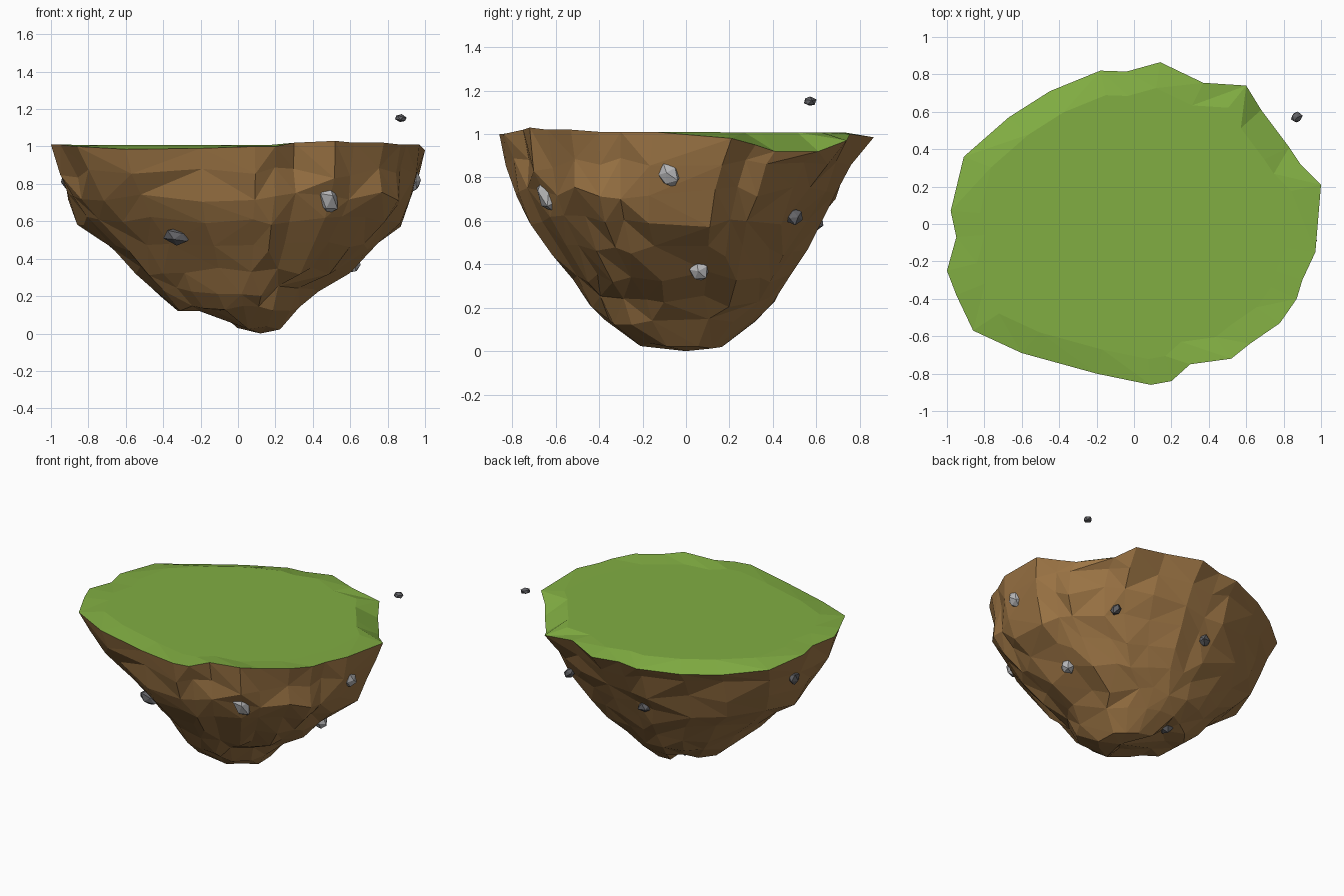
import bpy, bmesh, random
from math import hypot
from mathutils import Vector, Euler

if "Cube" in bpy.data.objects:
    bpy.data.objects.remove(bpy.data.objects["Cube"])

random.seed(11)


def material(name, rgb):
    m = bpy.data.materials.new(name)
    m.diffuse_color = (*rgb, 1)
    m.use_nodes = True
    m.node_tree.nodes["Principled BSDF"].inputs["Base Color"].default_value = m.diffuse_color
    return m


def make_object(name, bm, mat):
    bmesh.ops.recalc_face_normals(bm, faces=bm.faces)
    me = bpy.data.meshes.new(name)
    bm.to_mesh(me)
    bm.free()
    me.materials.append(mat)
    ob = bpy.data.objects.new(name, me)
    bpy.context.collection.objects.link(ob)
    return ob


def bridge(bm, a, b):
    # triangle band between two loops, diagonals picked at random
    n = len(a)
    for i in range(n):
        j = (i + 1) % n
        if random.random() < 0.5:
            bm.faces.new((a[i], a[j], b[j]))
            bm.faces.new((a[i], b[j], b[i]))
        else:
            bm.faces.new((a[i], a[j], b[i]))
            bm.faces.new((a[j], b[j], b[i]))


def refit(values, lo, hi):
    # stretch a list of coordinates to the given range
    a, b = min(values), max(values)
    return [lo + (v - a) / (b - a) * (hi - lo) for v in values]


soil = material("soil", (0.34, 0.18, 0.06))
turf = material("turf", (0.22, 0.42, 0.055))
light_grey = material("light_stone", (0.48, 0.48, 0.49))
dark_grey = material("dark_stone", (0.12, 0.12, 0.13))

# Rim outline seen from above, counter-clockwise from the right
RIM = [(1, .21), (.89, .32), (.83, .41), (.68, .61), (.6, .74), (.37, .755), (.14, .865),
       (-.04, .815), (-.18, .82), (-.45, .71), (-.67, .57), (-.91, .36), (-.98, .07),
       (-.95, -.07), (-1, -.25), (-.95, -.38), (-.86, -.57), (-.6, -.69), (-.2, -.8),
       (.09, -.86), (.2, -.84), (.3, -.75), (.52, -.72), (.62, -.64), (.78, -.53),
       (.87, -.4), (.9, -.3), (.97, -.15)]
RIM_Z = [.98, .95, .92, .92, .97, 1, .985, .98, .97, .96, .96, .98, 1,
         1, 1.01, 1.01, 1, .985, .99, 1, 1.0, 1.02, 1.03, 1.02, 1.02,
         1.01, 1.01, 1.01]

# Soil body: outline refitted to each level (z, x range, y range), rounder further down
LEVELS = [(.86, -.95, .97, -.83, .76), (.73, -.91, .93, -.78, .69),
          (.60, -.86, .87, -.73, .63), (.46, -.71, .75, -.62, .56),
          (.34, -.57, .60, -.52, .49), (.23, -.46, .43, -.45, .41),
          (.13, -.34, .34, -.38, .32), (.03, -.23, .24, -.21, .18)]
bm = bmesh.new()
prev = [bm.verts.new((x, y, z)) for (x, y), z in zip(RIM, RIM_Z)]
lower = []
for k, (z, x0, x1, y0, y1) in enumerate(LEVELS):
    xs, ys = [], []
    for x, y in RIM:
        ux, uy = x, y / .8625
        r = hypot(ux, uy)
        f = 1 + (1 / r - 1) * min(.9, .3 + .15 * k)
        # hollow at the front left
        pinch = max(0, -(.7 * ux + .714 * uy) / r) ** 6
        s = f * (1 + random.uniform(-.03, .03)) * (1 - min(.13, .05 + .035 * k) * pinch)
        xs.append(ux * s)
        ys.append(uy * s)
    ring = []
    for px, py in zip(refit(xs, x0, x1), refit(ys, y0, y1)):
        pz = z + random.uniform(-.03, .03)
        if k == 7:                       # ledge on the left, tip on the right
            pz = .12 if px < -.04 else random.uniform(.01, .04)
        elif k == 6:
            pz = z + random.uniform(-.01, .02)
        ring.append(bm.verts.new((px, py, pz)))
    bridge(bm, prev, ring)
    lower += ring
    prev = ring
tip = bm.verts.new((.12, 0, .0))
for i in range(len(prev)):
    bm.faces.new((prev[i], prev[(i + 1) % len(prev)], tip))
bmesh.ops.remove_doubles(bm, verts=lower, dist=.08)
bmesh.ops.triangulate(bm, faces=bm.faces)
make_object("soil_body", bm, soil)

# Grass: sloping border strip and a nearly flat middle
bm = bmesh.new()
outer = [bm.verts.new((x, y, z)) for (x, y), z in zip(RIM, RIM_Z)]
inner = [bm.verts.new((x * .84, y * .84, 1.008)) for x, y in RIM]
bridge(bm, outer, inner)
bm.faces.new(inner)
make_object("grass_top", bm, turf)

# Stones: centre, size, tilt, colour
STONES = [
    ((.48, -.63, .72), (.12, .12, .17), (.35, 0, .2), light_grey),
    ((.94, -.08, .81), (.08, .11, .12), (.4, .3, 0), light_grey),
    ((.61, .06, .37), (.10, .10, .10), (.2, .5, 0), light_grey),
    ((-.32, -.53, .52), (.15, .10, .09), (0, .15, 0), dark_grey),
    ((.57, .50, .62), (.09, .08, .07), (.5, .4, .6), dark_grey),
    ((-.09, .59, .59), (.10, .09, .08), (.3, 0, .3), dark_grey),
    ((-.91, .08, .82), (.08, .10, .09), (.2, .2, 0), dark_grey),
    ((-.12, .18, .14), (.10, .09, .09), (.3, 0, .5), dark_grey),
    ((.87, .57, 1.15), (.065, .06, .045), (0, .2, .3), dark_grey),
]
for n, (pos, size, tilt, mat) in enumerate(STONES):
    bm = bmesh.new()
    bmesh.ops.create_icosphere(bm, subdivisions=1, radius=.5)
    rot = Euler(tilt).to_matrix()
    for v in bm.verts:
        c = v.co * random.uniform(.85, 1.15)
        v.co = rot @ Vector(a * b for a, b in zip(c, size)) + Vector(pos)
    make_object("floating_stone" if n == 8 else f"stone_{n + 1}", bm, mat)
